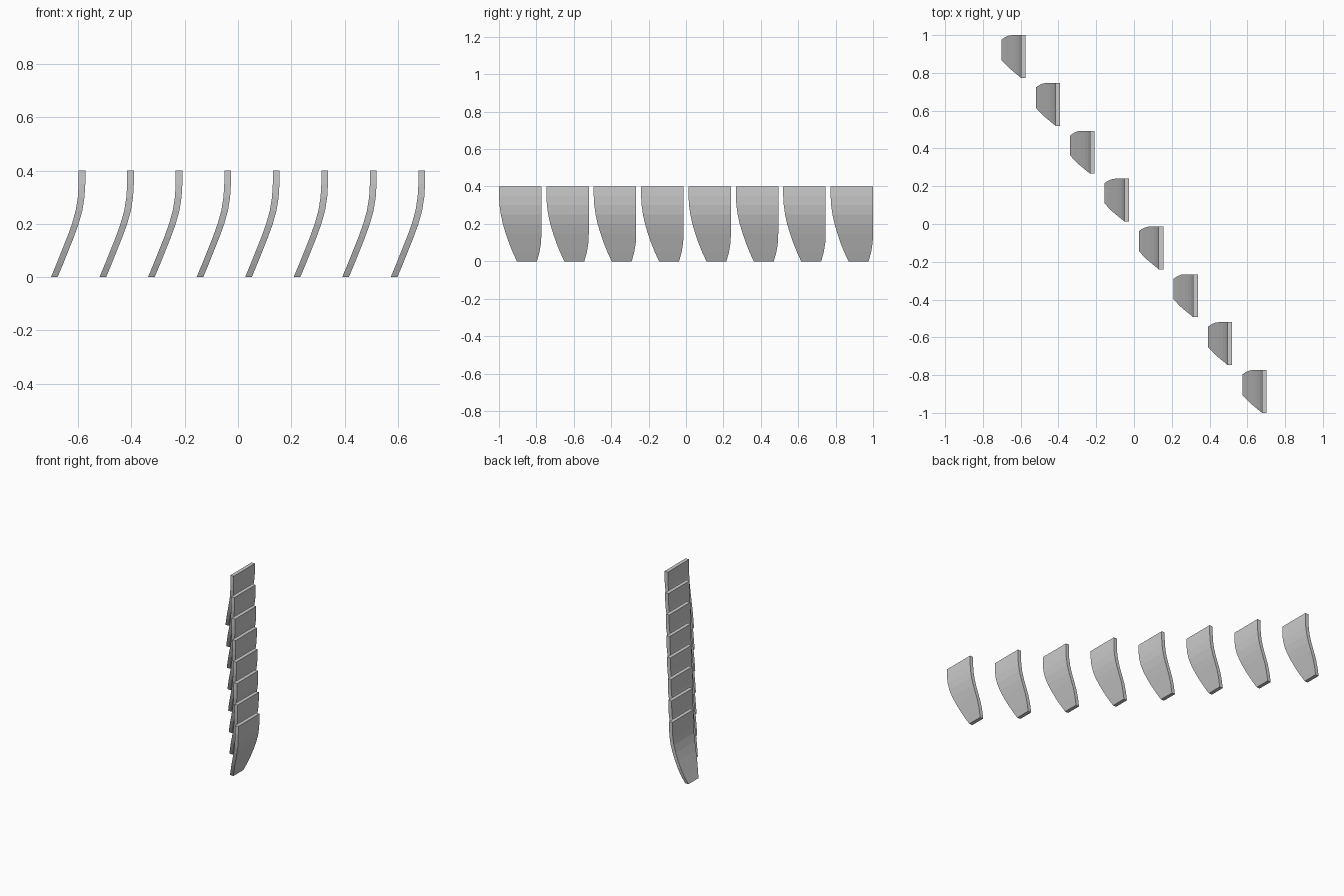
import bpy, bmesh

if "Cube" in bpy.data.objects:
    bpy.data.objects.remove(bpy.data.objects["Cube"])

# Blade rows: height z, x of the left face, inset of the -y edge, inset of the +y edge
ROWS = [
    (0.00, -0.702, 0.096, 0.024),
    (0.05, -0.681, 0.073, 0.010),
    (0.10, -0.661, 0.053, 0.002),
    (0.15, -0.641, 0.036, 0.0),
    (0.20, -0.623, 0.021, 0.0),
    (0.25, -0.609, 0.010, 0.0),
    (0.30, -0.601, 0.003, 0.0),
    (0.35, -0.598, 0.0, 0.0),
    (0.40, -0.598, 0.0, 0.0),
]
COUNT, WIDTH, THICK = 8, 0.227, 0.025
STEP_X = 0.1822
STEP_Y = (2 - WIDTH) / (COUNT - 1)


def blade_mesh():
    bm = bmesh.new()
    rings = []
    for z, x, lo, hi in ROWS:
        y0, y1 = 1 - WIDTH + lo, 1 - hi
        corners = [(x, y0), (x + THICK, y0), (x + THICK, y1), (x, y1)]
        rings.append([bm.verts.new((cx, cy, z)) for cx, cy in corners])
    for a, b in zip(rings, rings[1:]):
        for i in range(4):
            j = (i + 1) % 4
            bm.faces.new((a[i], a[j], b[j], b[i]))
    bm.faces.new(rings[0][::-1])
    bm.faces.new(rings[-1])
    bmesh.ops.recalc_face_normals(bm, faces=bm.faces[:])
    mesh = bpy.data.meshes.new("curved_blade")
    bm.to_mesh(mesh)
    bm.free()
    return mesh


# Diagonal row of identical curved blades
mesh = blade_mesh()
x_shift = (0.702 + 0.573) / 2 - STEP_X * (COUNT - 1) / 2
for n in range(COUNT):
    blade = bpy.data.objects.new(f"curved_blade_{n + 1}", mesh)
    blade.location = (x_shift + n * STEP_X, -n * STEP_Y, 0)
    bpy.context.collection.objects.link(blade)
